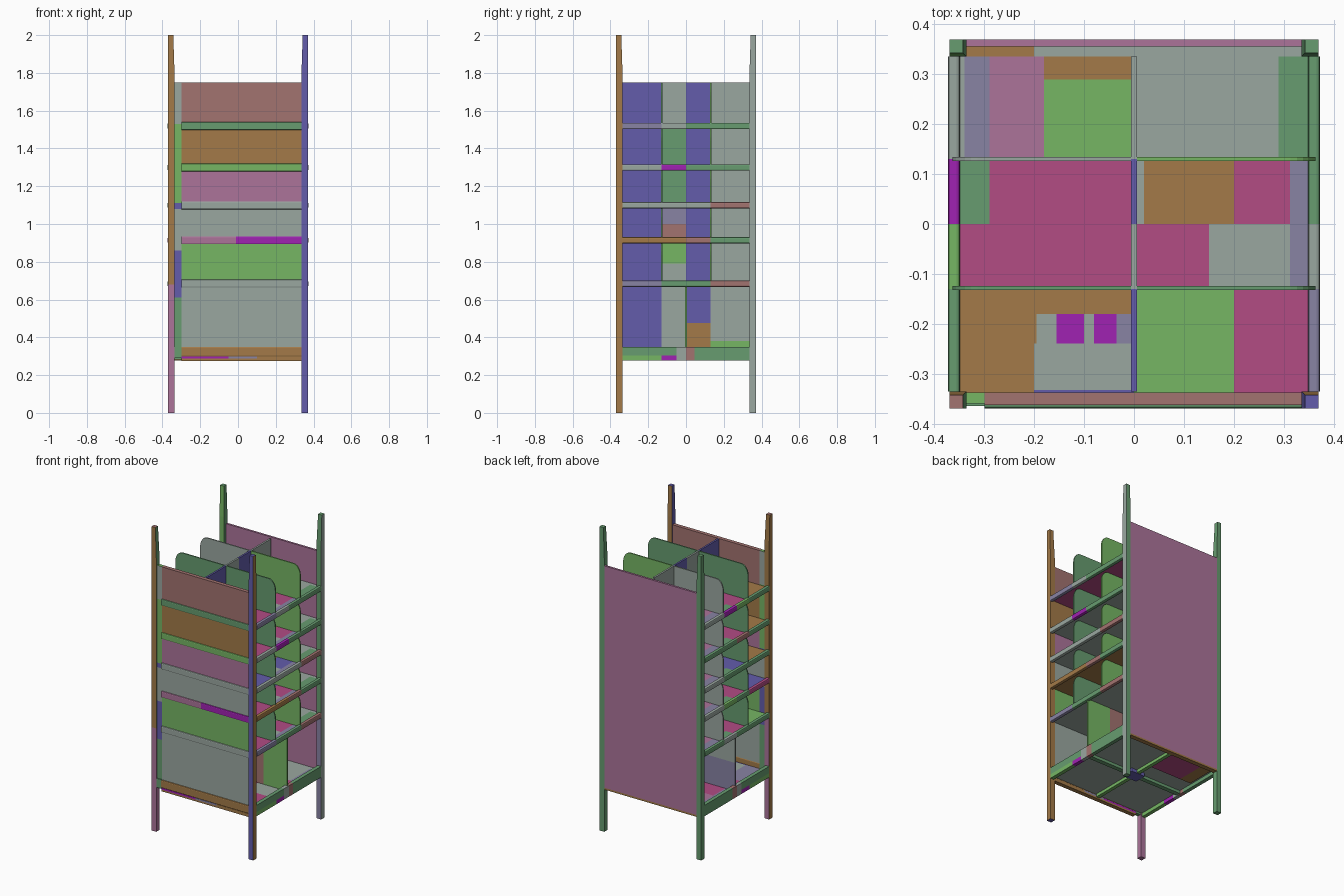
import bpy, bmesh, math
from mathutils import Vector

cube = bpy.data.objects.get("Cube")
if cube:
    bpy.data.objects.remove(cube)

# Palette, display values turned into linear ones
PALETTE = {"magenta": "B24C84", "green": "76B664", "orange": "A37A48", "grey": "9AA7A0",
           "blue": "635CAB", "violet": "A022B2", "mauve": "AC749A", "brown": "A27370",
           "sea green": "679C70", "lilac grey": "8883A4"}
NAMES = list(PALETTE)


def linear(c):
    return c / 12.92 if c < 0.04 else ((c + 0.055) / 1.055) ** 2.4


MATS = []
for name, code in PALETTE.items():
    m = bpy.data.materials.new(name)
    rgb = [linear(v / 255) for v in bytes.fromhex(code)]
    m.diffuse_color = (*rgb, 1)
    m.use_nodes = True
    m.node_tree.nodes["Principled BSDF"].inputs["Base Color"].default_value = (*rgb, 1)
    MATS.append(m)


class Part:
    """Collects coloured boxes and plates into one object."""

    def __init__(self, name):
        self.name, self.bm = name, bmesh.new()

    def box(self, x, y, z, colour, bevel=0, axis=0):
        """Box between bounds; bevel rounds the edges along one axis."""
        tmp = bmesh.new()
        bmesh.ops.create_cube(tmp, size=1)
        for v in tmp.verts:
            v.co = Vector([(a + b) / 2 + c * abs(b - a) for (a, b), c in zip((x, y, z), v.co)])
        if bevel:
            along = [e for e in tmp.edges
                     if abs((e.verts[0].co - e.verts[1].co).normalized()[axis]) > 0.9]
            bmesh.ops.bevel(tmp, geom=along, offset=bevel, segments=2, profile=0.5,
                            affect="EDGES")
        self.merge(tmp, colour)

    def plate(self, outline, y, thick, colour):
        """Extrude an x-z outline along y."""
        tmp = bmesh.new()
        f = tmp.faces.new([tmp.verts.new((px, y - thick / 2, pz)) for px, pz in outline])
        ext = bmesh.ops.extrude_face_region(tmp, geom=[f])
        for v in ext["geom"]:
            if isinstance(v, bmesh.types.BMVert):
                v.co.y += thick
        bmesh.ops.recalc_face_normals(tmp, faces=tmp.faces[:])
        self.merge(tmp, colour)

    def merge(self, tmp, colour):
        for f in tmp.faces:
            f.material_index = NAMES.index(colour)
        mesh = bpy.data.meshes.new("part")
        tmp.to_mesh(mesh)
        tmp.free()
        self.bm.from_mesh(mesh)
        bpy.data.meshes.remove(mesh)

    def done(self, rule=None):
        """Make the object; a rule may name a new colour for a face."""
        self.bm.normal_update()
        for f in self.bm.faces:
            colour = rule(f) if rule else None
            if colour:
                f.material_index = NAMES.index(colour)
        mesh = bpy.data.meshes.new(self.name)
        self.bm.to_mesh(mesh)
        self.bm.free()
        for m in MATS:
            mesh.materials.append(m)
        bpy.context.collection.objects.link(bpy.data.objects.new(self.name, mesh))


OUT, IN, TOP, DECK = 0.37, 0.336, 1.75, 0.35
LEVELS = [0.685, 0.915, 1.10, 1.30, 1.52]
BANDS = [-IN, -0.13, 0, 0.13, IN]

# Corner posts: colours of the outer y face, outer x face, inner y, inner x and top
POSTS = {(-1, -1): "orange,orange,orange,sea green,brown",
         (1, -1): "blue,orange,orange,blue,blue",
         (-1, 1): "sea green,sea green,green,sea green,sea green",
         (1, 1): "sea green,grey,sea green,sea green,sea green"}
for (sx, sy), row in POSTS.items():
    p = Part(("front" if sy < 0 else "back") + ("_left" if sx > 0 else "_right") + "_post")
    for z in ((0, 0.68), (0.68, 1.8), (1.8, 2)):
        p.box(sorted((sx * OUT, sx * IN)), sorted((sy * OUT, sy * IN)), z, "grey")
    for v in p.bm.verts:  # slim the inner corner at the top
        if v.co.z > 1.9:
            for k in (0, 1):
                if abs(v.co[k]) < 0.35:
                    v.co[k] *= 1.02
    out_y, out_x, in_y, in_x, cap = row.split(",")

    def post_rule(f):
        n = f.normal
        low = f.calc_center_median().z < 0.68
        if low and sx < 0 and sy < 0 and n.x > -0.7:
            return "mauve"
        if low and sx > 0 and sy > 0 and n.y < -0.7:
            return "lilac grey"
        if abs(n.z) > 0.7:
            return cap
        if abs(n.y) > 0.7:
            return out_y if n.y * sy > 0 else in_y
        return out_x if n.x * sx > 0 else in_x
    p.done(post_rule)

# Back panel with its lower edge strip
p = Part("back_panel")
p.box((-IN, IN), (0.356, 0.37), (0.29, TOP), "mauve")
p.box((-IN, IN), (0.34, 0.37), (0.278, 0.29), "orange")
p.done()

# Front panels between the rails and the narrow side strip
p = Part("front_panels")
edges = [DECK] + LEVELS + [TOP]
for lo, hi, c in zip(edges, edges[1:], ["grey", "green", "grey", "mauve", "orange", "brown"]):
    p.box((-0.3, IN), (-0.363, -0.338), (lo, hi), c)
strip = [0.31, 0.61, 0.86, 1.08, 1.11, 1.53, TOP]
for lo, hi, c in zip(strip, strip[1:], ["sea green", "blue", "grey", "blue", "green", "grey"]):
    p.box((-IN, -0.3), (-0.36, -0.338), (lo, hi), c)
p.done(lambda f: "green" if f.normal.z > 0.7 and f.calc_center_median().x < -0.3 else None)

p = Part("front_rails")
for z, (c1, c2) in zip(LEVELS, [("grey", "grey"), ("mauve", "violet"), ("grey", "grey"),
                                ("green", "green"), ("sea green", "sea green")]):
    for x, c in (((-0.3, -0.01), c1), ((-0.01, IN), c2)):
        p.box(x, (-OUT, -0.352), (z - 0.022, z + 0.02), c, 0.006)
p.box((-0.3, IN), (-OUT, -0.34), (0.298, DECK), "orange", 0.006)
p.box((-IN, -0.3), (-0.365, -0.34), (0.29, DECK), "sea green")
for x, c in (((-0.3, -0.05), "violet"), ((-0.05, 0.1), "lilac grey"), ((0.1, IN), "orange")):
    p.box(x, (-0.368, -0.34), (0.287, 0.298), c)
p.box((-0.3, IN), (-0.368, -0.34), (0.276, 0.287), "orange")
p.done()

# Side rails, coloured in four lengths from front to back
RAILS = {1: ["lilac grey,sea green,sea green,brown", "orange,orange,brown,sea green",
             "grey,grey,grey,brown", "grey,violet,sea green,sea green",
             "lilac grey,grey,sea green,sea green"],
         -1: ["sea green,sea green,grey,sea green", "magenta,sea green,green,grey",
              "sea green,sea green,sea green,grey", "sea green,brown,sea green,sea green",
              "sea green,green,violet,grey"]}
for side, label in ((1, "left"), (-1, "right")):
    p = Part(label + "_side_rails")
    outer = sorted((side * 0.349, side * 0.373))
    base = sorted((side * 0.345, side * OUT))
    for z, row in zip(LEVELS, RAILS[side]):
        for a, b, c in zip(BANDS, BANDS[1:], row.split(",")):
            p.box(outer, (a, b), (z - 0.018, z + 0.016), c, 0.007, 1)
    # Deep bottom rail with its patches
    p.box(base, (-IN, -0.13), (0.278, 0.305), "green")
    p.box(base, (-IN, -0.05), (0.305, DECK), "sea green")
    p.box(base, (-0.13, -0.05), (0.278, 0.305), "violet")
    p.box(base, (-0.05, 0), (0.278, DECK), "grey")
    p.box(base, (0, 0.045), (0.278, DECK), "brown")
    p.box(base, (0.045, IN), (0.278, DECK), "sea green")
    p.done()

# Shelf floors, laid as rows of coloured boards: (y start, y end, x breaks, colours)
E = 0.35
ROWS = [(-0.345, -0.333, (-E, -0.2, 0, 0.2, E), "orange,blue,green,magenta"),
        (-0.333, -0.24, (-E, -0.2, 0, 0.2, E), "orange,grey,green,magenta"),
        (-0.24, -0.18, (-E, -0.195, -0.155, -0.1, -0.08, -0.035, 0, 0.2, E),
         "orange,grey,violet,grey,violet,lilac grey,green,magenta"),
        (-0.18, -0.13, (-E, 0, 0.2, E), "orange,green,magenta"),
        (-0.13, 0, (-E, 0.15, 0.313, E), "magenta,grey,lilac grey"),
        (0, 0.13, (-E, -0.29, 0, 0.02, 0.2, 0.313, E),
         "sea green,magenta,grey,orange,magenta,lilac grey"),
        (0.13, 0.29, (-E, -0.34, -0.29, -0.18, 0, 0.29, E),
         "grey,lilac grey,mauve,green,grey,sea green"),
        (0.29, 0.336, (-E, -0.34, -0.29, -0.18, 0, 0.29, E),
         "grey,lilac grey,mauve,orange,grey,sea green"),
        (0.336, 0.356, (-E, -0.2, E), "orange,grey")]


def floor(name, z, under, swap):
    """A floor with a plain underside and some boards in other colours."""
    part = Part(name)
    for y0, y1, xs, colours in ROWS:
        for a, b, c in zip(xs, xs[1:], colours.split(",")):
            part.box((a, b), (y0, y1), (z - 0.008, z + 0.004), swap.get(c, c))
    part.done(lambda f: under if f.normal.z < -0.7 else None)


FLOORS = [("grey", {"orange": "green"}), ("orange", {"orange": "blue"}),
          ("grey", {"magenta": "blue"}), ("grey", {}), ("magenta", {})]
for i, (z, (under, swap)) in enumerate(zip(LEVELS, FLOORS)):
    floor(f"shelf_{i + 1}", z, under, swap)
floor("bottom_deck", 0.31, "grey", {"orange": "lilac grey", "sea green": "lilac grey"})

# Crossed beams, boards and a joining plate under the deck
p = Part("deck_beams")
p.box((-E, E), (-0.015, 0.015), (0.283, 0.303), "sea green")
p.box((-0.012, 0.012), (-IN, 0.355), (0.282, 0.303), "green")
p.box((-0.05, 0.05), (-0.04, 0.04), (0.28, 0.302), "blue")
p.box((-0.25, -0.02), (0.13, 0.33), (0.296, 0.303), "magenta")
p.box((-0.33, -0.25), (0.13, 0.33), (0.296, 0.303), "orange")
p.done()

# Central upright divider
p = Part("centre_divider")
MID = ["grey", "green", "lilac grey", "sea green", "sea green", "grey"]
for lo, hi, c in zip([0.31] + LEVELS, LEVELS + [TOP], MID):
    for a, b, col in zip(BANDS, BANDS[1:], ["blue", c, "blue", "grey"]):
        p.box((-0.006, 0.006), (a, b), (lo, hi), col)
p.box((-0.007, 0.007), (0.001, 0.129), (0.31, 0.475), "orange")
p.box((-0.007, 0.007), (-0.129, -0.001), (0.92, 1.0), "brown")
p.box((-0.007, 0.007), (-0.129, -0.001), (0.69, 0.79), "grey")
p.box((-0.007, 0.007), (0.131, IN), (0.31, 0.38), "green")
p.done()


# Cross dividers with rounded outer top corners, one pair per tier
def half_outline(side, lo, hi, rx=0.05, rz=0.07, w=0.364):
    arc = [(w - rx + rx * math.cos(t * math.pi / 12), hi - rz + rz * math.sin(t * math.pi / 12))
           for t in range(7)]
    return [(side * x, z) for x, z in [(0, lo), (w, lo)] + arc + [(0, hi)]]


for y, label, colours in ((-0.128, "front", {-1: "sea green", 1: "sea green"}),
                          (0.13, "back", {-1: "grey", 1: "green"})):
    p = Part(label + "_cross_dividers")
    for lo, hi in zip(LEVELS, LEVELS[1:] + [TOP]):
        for side, c in colours.items():
            p.plate(half_outline(side, lo, hi - (0 if hi == TOP else 0.01)), y, 0.008, c)
    p.done()

# Square cross divider in the bottom tier
p = Part("bottom_cross_divider")
p.box((-0.362, 0), (-0.005, 0.005), (0.31, 0.5), "lilac grey")
p.box((-0.362, 0), (-0.005, 0.005), (0.5, 0.68), "grey")
for x, c in (((0, 0.19), "brown"), ((0.19, 0.362), "green")):
    p.box(x, (-0.005, 0.005), (0.31, 0.68), c)
p.done()
